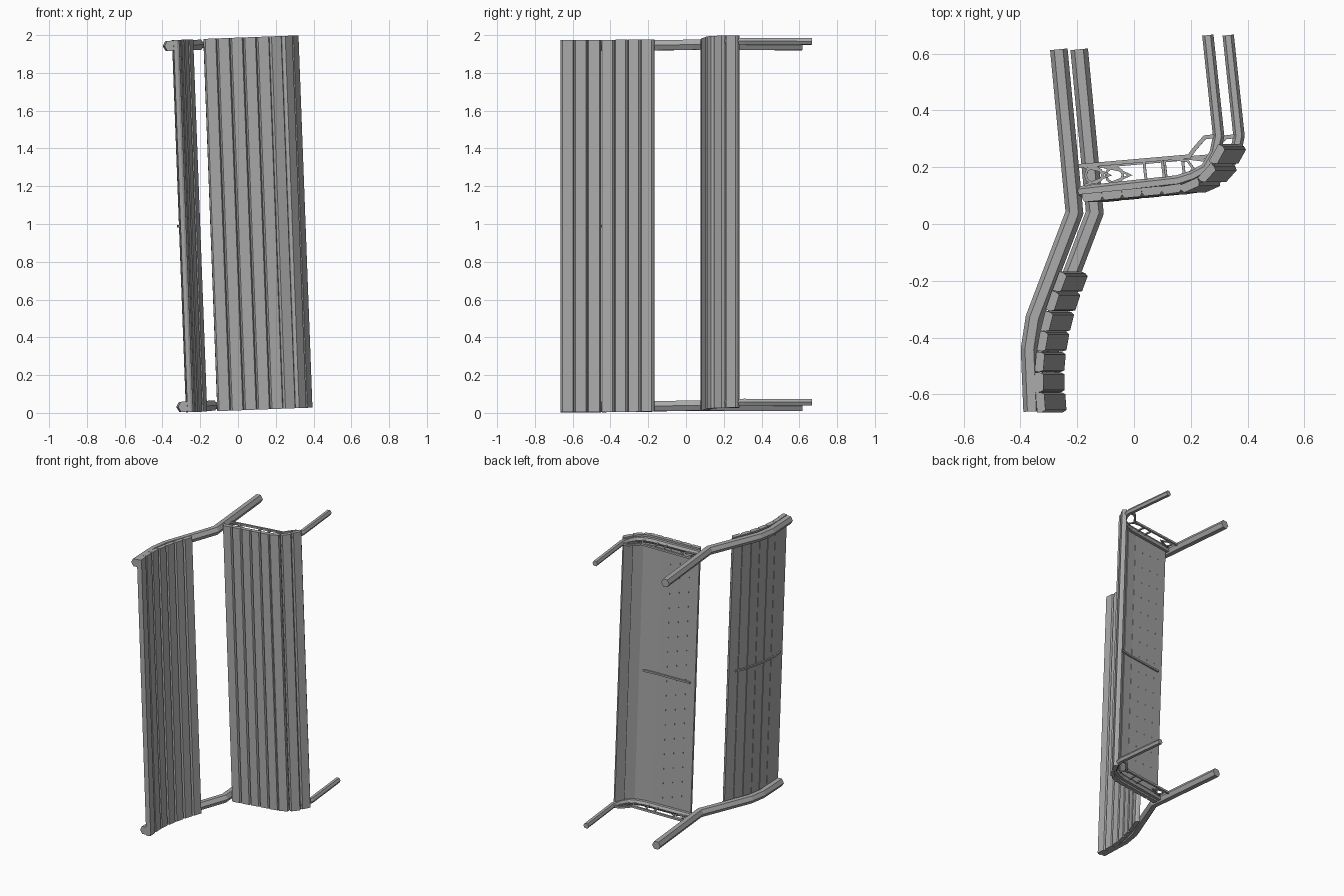
import bpy, bmesh, math
from mathutils import Matrix, Vector

if "Cube" in bpy.data.objects:
    bpy.data.objects.remove(bpy.data.objects["Cube"])

grey = bpy.data.materials.new("grey_metal")
grey.use_nodes = True
COLOUR = (0.4, 0.4, 0.4, 1)
grey.diffuse_color = COLOUR
grey.node_tree.nodes["Principled BSDF"].inputs["Base Color"].default_value = COLOUR

# The bench lies on its end, leaning slightly
LEAN = Matrix.Translation((0, 0, 1)) @ Matrix.Rotation(math.radians(-2.15), 4, 'Y')
HALF = 0.986
FRAME_Z = 0.956


def finish(name, bm):
    bmesh.ops.recalc_face_normals(bm, faces=bm.faces)
    mesh = bpy.data.meshes.new(name)
    bm.to_mesh(mesh)
    bm.free()
    mesh.materials.append(grey)
    obj = bpy.data.objects.new(name, mesh)
    obj.matrix_world = LEAN
    bpy.context.collection.objects.link(obj)


def skin(bm, rings, closed=False):
    """Join equal rings of points into a tube."""
    loops = [[bm.verts.new(p) for p in ring] for ring in rings]
    n = len(loops[0])
    pairs = list(zip(loops, loops[1:]))
    if closed:
        pairs.append((loops[-1], loops[0]))
    else:
        bm.faces.new(loops[0])
        bm.faces.new(loops[-1])
    for a, b in pairs:
        for i in range(n):
            j = (i + 1) % n
            bm.faces.new((a[i], a[j], b[j], b[i]))


def tube(name, path, z, radius, sides=6, turn=0.0, closed=False):
    """Mitred polygonal tube following a flat path at height z."""
    pts = [Vector(p) for p in path]
    n = len(pts)
    rings = []
    for i, p in enumerate(pts):
        before = pts[i - 1] if i or closed else p
        after = pts[(i + 1) % n] if i < n - 1 or closed else p
        d1, d2 = (p - before).normalized(), (after - p).normalized()
        along = (d1 + d2).normalized()
        across = Vector((-along.y, along.x))
        stretch = 1 / max(0.5, along.dot(d2 if d2.length else d1))
        ring = []
        for k in range(sides):
            a = turn + math.tau * k / sides
            q = p + across * (math.cos(a) * radius * stretch)
            ring.append((q.x, q.y, z + math.sin(a) * radius))
        rings.append(ring)
    bm = bmesh.new()
    skin(bm, rings, closed)
    finish(name, bm)


def slats(name, centres, side):
    """Bevelled planks whose outer faces are centred on the given points."""
    pts = [Vector(p) for p in centres]
    for i, p in enumerate(pts):
        along = (pts[min(i + 1, len(pts) - 1)] - pts[max(i - 1, 0)]).normalized()
        inward = Vector((-along.y, along.x)) * side
        section = [(-0.028, 0), (0.028, 0), (0.035, 0.012), (0.035, 0.03),
                   (-0.035, 0.03), (-0.035, 0.012)]
        flat = [p + along * u + inward * v for u, v in section]
        bm = bmesh.new()
        skin(bm, [[(q.x, q.y, z) for q in flat] for z in (-HALF, HALF)])
        finish(f"{name}_{i + 1}", bm)
    return pts


# Backrest and seat planks
back = [(-0.277, -0.627), (-0.282, -0.557), (-0.28, -0.487), (-0.27, -0.416),
        (-0.255, -0.347), (-0.235, -0.277), (-0.21, -0.21)]
seat = [(-0.109, 0.08), (-0.039, 0.087), (0.031, 0.094), (0.101, 0.101),
        (0.171, 0.108), (0.24, 0.122), (0.306, 0.168), (0.344, 0.237)]
slats("back_slat", back, 1)
slats("seat_slat", seat, 1)

# Thin middle straps behind the planks
tube("back_strap", [(x - 0.034, y) for x, y in back], 0, 0.009, 4, math.pi / 4)
tube("seat_strap", [(x - 0.003, y + 0.034) for x, y in seat[:6]], 0, 0.009, 4, math.pi / 4)

# End frames
rear_post = [(-0.229, 0.615), (-0.174, 0.04), (-0.315, -0.33),
             (-0.332, -0.44), (-0.323, -0.66)]
front_leg = [(0.296, 0.665), (0.334, 0.31), (0.322, 0.25), (0.29, 0.195),
             (0.24, 0.168), (0.19, 0.152), (-0.16, 0.113)]
brace = [(-0.16, 0.204), (0.23, 0.238), (0.25, 0.265), (0.285, 0.305), (0.33, 0.31)]
scroll = [(-0.14, 0.135), (-0.09, 0.155), (-0.05, 0.172), (-0.09, 0.19), (-0.14, 0.2)]
curl = [(0.16, 0.23), (0.225, 0.222), (0.245, 0.195), (0.225, 0.172)]
for end, s in (("upper", 1), ("lower", -1)):
    z = s * FRAME_Z
    tube(f"{end}_rear_post", rear_post, z, 0.031)
    tube(f"{end}_front_leg_and_seat_rail", front_leg, z, 0.02)
    tube(f"{end}_brace", brace, z, 0.01, 4, math.pi / 4)
    tube(f"{end}_scroll", scroll, z, 0.006, 4, math.pi / 4)
    tube(f"{end}_curl", curl, z, 0.006, 4, math.pi / 4)
    for x in (0.08, 0.145):
        tube(f"{end}_tie", [(x, 0.14), (x - 0.01, 0.228)], z, 0.007, 4, math.pi / 4)
    ring = [(-0.105 + 0.03 * math.cos(a * math.tau / 10), 0.172 + 0.028 * math.sin(a * math.tau / 10))
            for a in range(10)]
    tube(f"{end}_ring", ring, z, 0.006, 4, math.pi / 4, True)
